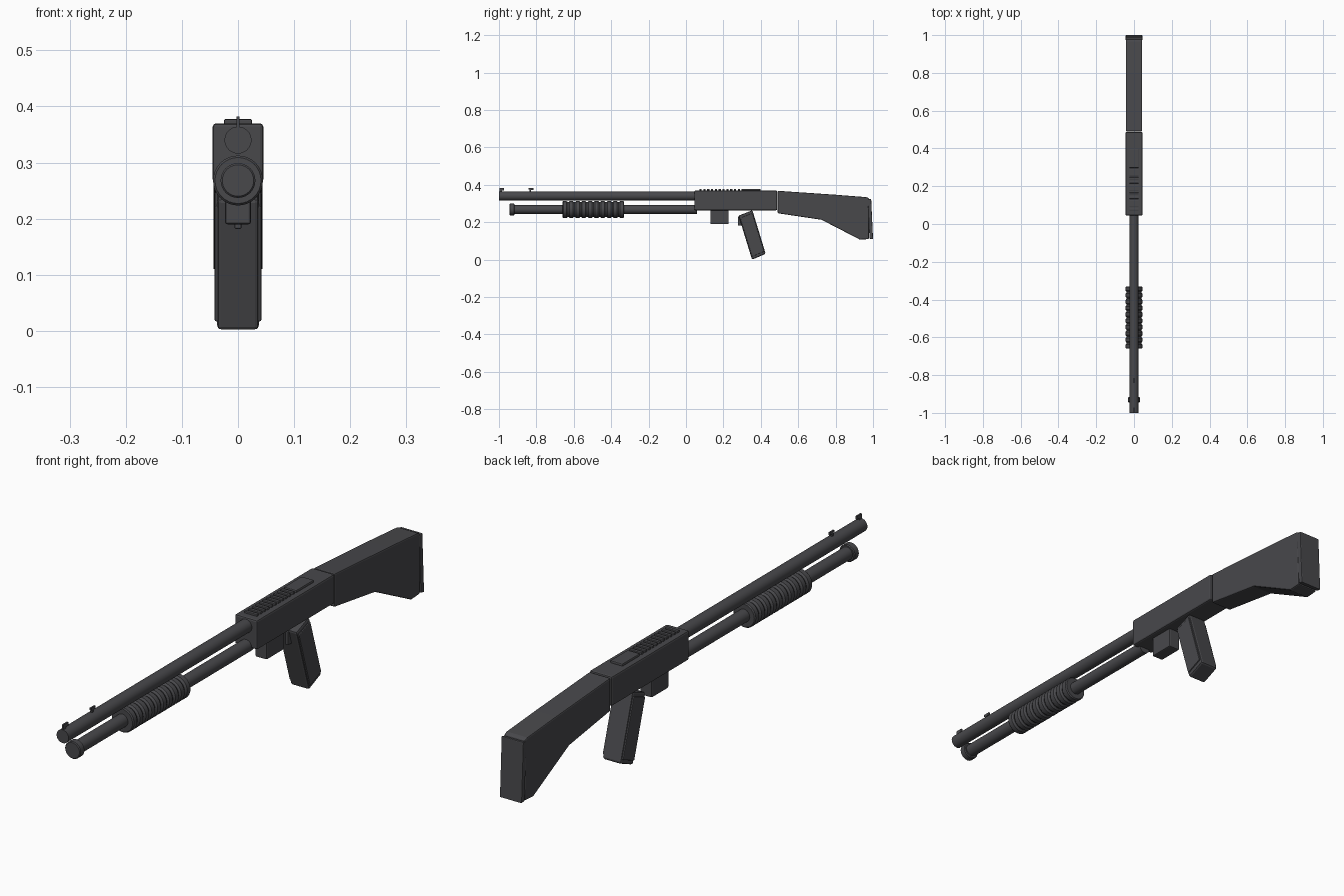
import bpy, bmesh, math
from mathutils import Vector

cube = bpy.data.objects.get("Cube")
if cube:
    bpy.data.objects.remove(cube, do_unlink=True)

# Single dark finish
metal = bpy.data.materials.new("dark gunmetal")
color = (0.065, 0.065, 0.071, 1)
metal.diffuse_color = color
metal.use_nodes = True
metal.node_tree.nodes["Principled BSDF"].inputs["Base Color"].default_value = color


def finish(name, bm):
    """Turn a bmesh into a named object with the shared material."""
    bmesh.ops.recalc_face_normals(bm, faces=bm.faces)
    mesh = bpy.data.meshes.new(name)
    bm.to_mesh(mesh)
    bm.free()
    mesh.materials.append(metal)
    obj = bpy.data.objects.new(name, mesh)
    bpy.context.collection.objects.link(obj)
    return obj


def prism(name, outline, half_width, bevel=0.0):
    """Extrude a (y, z) side outline across x, with softened edges."""
    bm = bmesh.new()
    face = bm.faces.new([bm.verts.new((-half_width, y, z)) for y, z in outline])
    ext = bmesh.ops.extrude_face_region(bm, geom=[face])
    verts = [v for v in ext["geom"] if isinstance(v, bmesh.types.BMVert)]
    bmesh.ops.translate(bm, verts=verts, vec=(2 * half_width, 0, 0))
    obj = finish(name, bm)
    if bevel:
        mod = obj.modifiers.new("soft edges", "BEVEL")
        mod.width = bevel
        mod.segments = 2
        mod.limit_method = "ANGLE"
        mod.angle_limit = math.radians(35)
    return obj


def block(name, y0, y1, z0, z1, half_width, bevel=0.0):
    return prism(name, [(y0, z0), (y1, z0), (y1, z1), (y0, z1)], half_width, bevel)


def lathe(name, profile, z, sides=32):
    """Revolve (y, radius) points around a lengthwise axis at height z."""
    bm = bmesh.new()
    rings = []
    for y, r in profile:
        angles = [2 * math.pi * i / sides for i in range(sides)]
        rings.append([bm.verts.new((r * math.cos(a), y, z + r * math.sin(a))) for a in angles])
    for a, b in zip(rings, rings[1:]):
        for i in range(sides):
            j = (i + 1) % sides
            bm.faces.new((a[i], a[j], b[j], b[i]))
    bm.faces.new(rings[0])
    bm.faces.new(rings[-1])
    obj = finish(name, bm)
    bpy.ops.object.select_all(action="DESELECT")
    obj.select_set(True)
    bpy.context.view_layer.objects.active = obj
    bpy.ops.object.shade_smooth_by_angle(angle=math.radians(30))
    return obj


BARREL_Z, TUBE_Z = 0.34, 0.268

# Barrel, magazine tube and its end cap
lathe("barrel", [(-1.0, 0.024), (0.06, 0.024)], BARREL_Z)
lathe("magazine_tube", [(-0.93, 0.023), (0.06, 0.023)], TUBE_Z)
lathe("magazine_cap", [(-0.944, 0.028), (-0.941, 0.031), (-0.92, 0.031), (-0.917, 0.028)], TUBE_Z)

# Ribbed sliding forend
ribs, start, pitch = 10, -0.66, 0.0337
profile = []
for i in range(ribs):
    y = start + i * pitch
    profile += [(y, 0.041), (y + 0.004, 0.0445), (y + 0.022, 0.0445), (y + 0.026, 0.041)]
    if i < ribs - 1:
        profile.append((y + 0.030, 0.0395))
lathe("pump_forend", profile, TUBE_Z)

# Flag-shaped sights on thin stems
prism("front_sight", [(-0.998, 0.355), (-0.985, 0.355), (-0.985, 0.37),
                      (-0.972, 0.37), (-0.972, 0.382), (-0.998, 0.382)], 0.003)
prism("rear_sight", [(-0.836, 0.355), (-0.828, 0.355), (-0.828, 0.372),
                     (-0.816, 0.372), (-0.816, 0.382), (-0.842, 0.382),
                     (-0.842, 0.374), (-0.836, 0.374)], 0.003)

# Receiver with top ribs and raised plate
block("receiver", 0.045, 0.487, 0.264, 0.37, 0.045, 0.006)
for i in range(11):
    y = 0.072 + i * 0.0205
    block(f"receiver_rib_{i + 1}", y, y + 0.012, 0.36, 0.377, 0.025, 0.002)
block("receiver_top_plate", 0.297, 0.398, 0.36, 0.378, 0.025, 0.004)

# Trigger housing under the receiver
block("trigger_housing", 0.131, 0.228, 0.19, 0.266, 0.023, 0.004)

# Slanted grip with raised side panels and a small front spur
grip = [(0.281, 0.235), (0.355, 0.264), (0.426, 0.031), (0.353, 0.0)]
prism("grip", grip, 0.037, 0.007)
center = sum((Vector(p) for p in grip), Vector((0, 0))) / len(grip)
prism("grip_side_panels", [center + (Vector(p) - center) * 0.88 for p in grip], 0.0415, 0.003)
prism("grip_spur", [(0.278, 0.23), (0.3, 0.23), (0.304, 0.182), (0.278, 0.182)], 0.006, 0.002)

# Shoulder stock and butt plate
prism("stock", [(0.49, 0.368), (0.80, 0.347), (0.965, 0.334), (0.978, 0.328), (0.978, 0.11),
                (0.93, 0.107), (0.725, 0.213), (0.49, 0.248)], 0.0425, 0.005)
prism("butt_plate", [(0.972, 0.322), (0.99, 0.326), (1.0, 0.109), (0.981, 0.112)], 0.044, 0.003)
